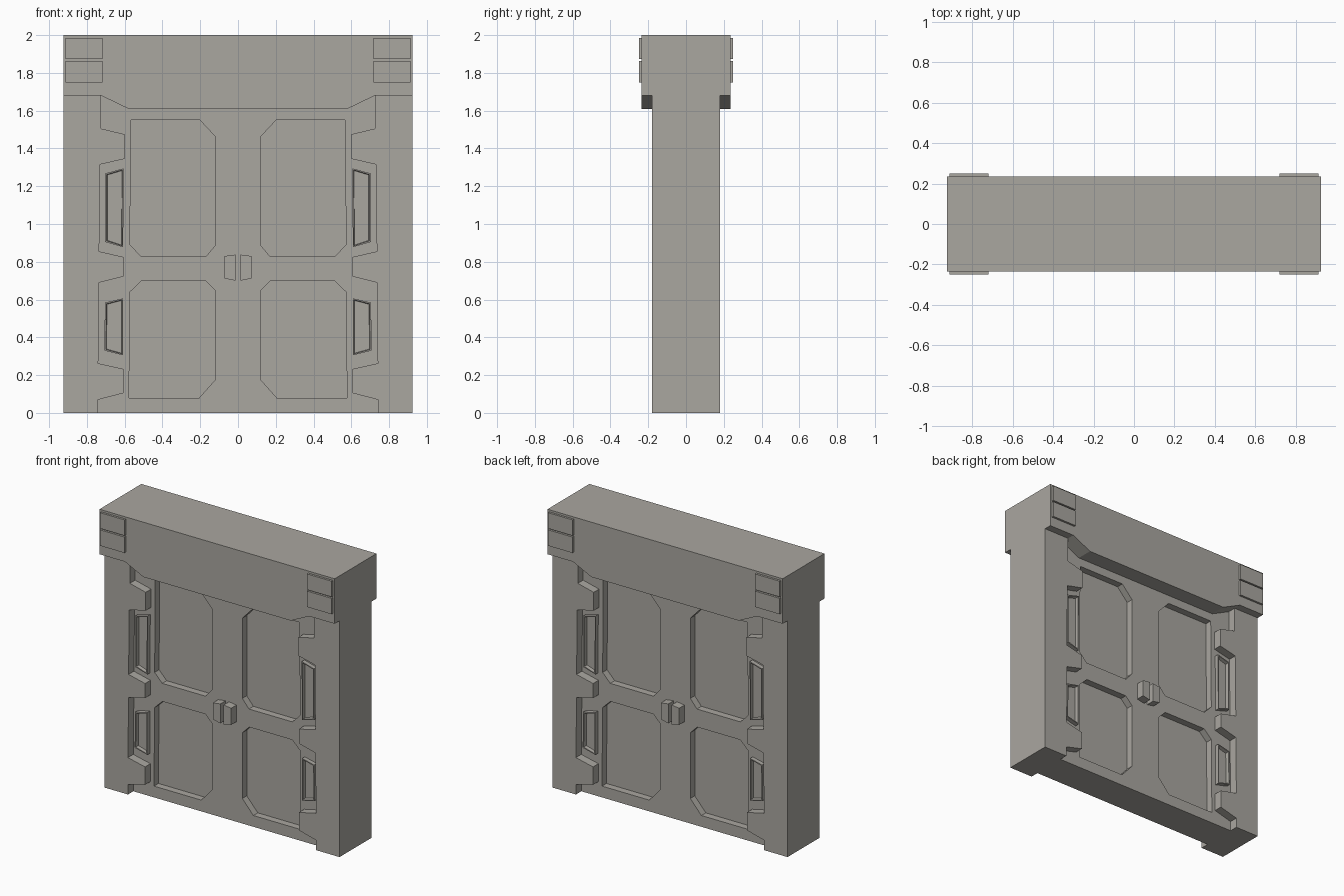
import bpy, bmesh

if "Cube" in bpy.data.objects:
    bpy.data.objects.remove(bpy.data.objects["Cube"])

stone = bpy.data.materials.new("warm_grey")
stone.diffuse_color = (0.40, 0.385, 0.352, 1)
stone.use_nodes = True
stone.node_tree.nodes["Principled BSDF"].inputs["Base Color"].default_value = stone.diffuse_color


def prism(name, pts, y0, y1, sx=1, sy=1, rim=False):
    """Extrude an (x, z) outline from y0 to y1; sx and sy mirror it."""
    bm = bmesh.new()
    near = [bm.verts.new((x * sx, y0 * sy, z)) for x, z in pts]
    far = [bm.verts.new((x * sx, y1 * sy, z)) for x, z in pts]
    n = len(pts)
    bm.faces.new(near)
    front = bm.faces.new(far[::-1])
    for i in range(n):
        j = (i + 1) % n
        bm.faces.new((near[j], near[i], far[i], far[j]))
    bmesh.ops.recalc_face_normals(bm, faces=bm.faces)
    if rim:  # thin border around a sunken middle
        bmesh.ops.inset_individual(bm, faces=[front], thickness=0.010)
        bmesh.ops.inset_individual(bm, faces=[front], thickness=0.004, depth=-0.025)
    mesh = bpy.data.meshes.new(name)
    bm.to_mesh(mesh)
    bm.free()
    mesh.materials.append(stone)
    ob = bpy.data.objects.new(name, mesh)
    bpy.context.collection.objects.link(ob)
    return ob


def rect(x0, x1, z0, z1):
    return [(x0, z0), (x1, z0), (x1, z1), (x0, z1)]


# Outlines of the right half
jamb = [(0.925, 0), (0.925, 1.68), (0.725, 1.68), (0.725, 1.505), (0.60, 1.475),
        (0.60, 1.345), (0.73, 1.315), (0.735, 0.855), (0.605, 0.825), (0.605, 0.722),
        (0.735, 0.69), (0.74, 0.262), (0.605, 0.232), (0.605, 0.105), (0.74, 0.07), (0.74, 0)]
upper_panel = [(0.118, 0.89), (0.17, 0.828), (0.512, 0.828), (0.572, 0.89),
               (0.567, 1.55), (0.202, 1.55), (0.118, 1.46)]
lower_panel = [(0.118, 0.178), (0.205, 0.08), (0.577, 0.08), (0.572, 0.64),
               (0.51, 0.70), (0.172, 0.70), (0.118, 0.645)]
slots = {"upper_slot": [(0.608, 0.877), (0.703, 0.905), (0.703, 1.268), (0.606, 1.294)],
         "lower_slot": [(0.609, 0.305), (0.708, 0.330), (0.704, 0.584), (0.609, 0.606)]}
handle = [(0.013, 0.70), (0.072, 0.712), (0.072, 0.83), (0.013, 0.838)]

# Lintel beam with a dropped middle
prism("lintel", [(-0.925, 2), (-0.925, 1.68), (-0.725, 1.68), (-0.58, 1.61),
                 (0.58, 1.61), (0.725, 1.68), (0.925, 1.68), (0.925, 2)], -0.235, 0.235)

# Door slab, recessed behind the jambs
door = prism("door", rect(-0.8, 0.8, 0, 1.7), -0.12, 0.12)

cutters = []
for sx, side in ((-1, "left"), (1, "right")):
    prism(f"{side}_jamb", jamb, -0.18, 0.18, sx)
    for sy, face in ((1, "front"), (-1, "back")):
        tag = f"{face}_{side}"
        # Sunken door panels
        for outline in (upper_panel, lower_panel):
            cutters.append(prism(f"{tag}_panel_cutter", outline, -0.07, -0.3, sx, sy))
        # Framed slots between the jamb teeth
        for name, outline in slots.items():
            prism(f"{tag}_{name}", outline, -0.10, -0.15, sx, sy, rim=True)
        # Door handles and lintel corner plates
        prism(f"{tag}_handle", handle, -0.10, -0.18, sx, sy)
        prism(f"{tag}_low_plate", rect(0.718, 0.912, 1.75, 1.863), -0.22, -0.25, sx, sy)
        prism(f"{tag}_high_plate", rect(0.718, 0.912, 1.873, 1.985), -0.22, -0.25, sx, sy)

# Cut the panels into the door
bpy.context.view_layer.objects.active = door
for cutter in cutters:
    mod = door.modifiers.new("panel", 'BOOLEAN')
    mod.operation = 'DIFFERENCE'
    mod.solver = 'EXACT'
    mod.object = cutter
    bpy.ops.object.modifier_apply(modifier=mod.name)
    bpy.data.objects.remove(cutter)
